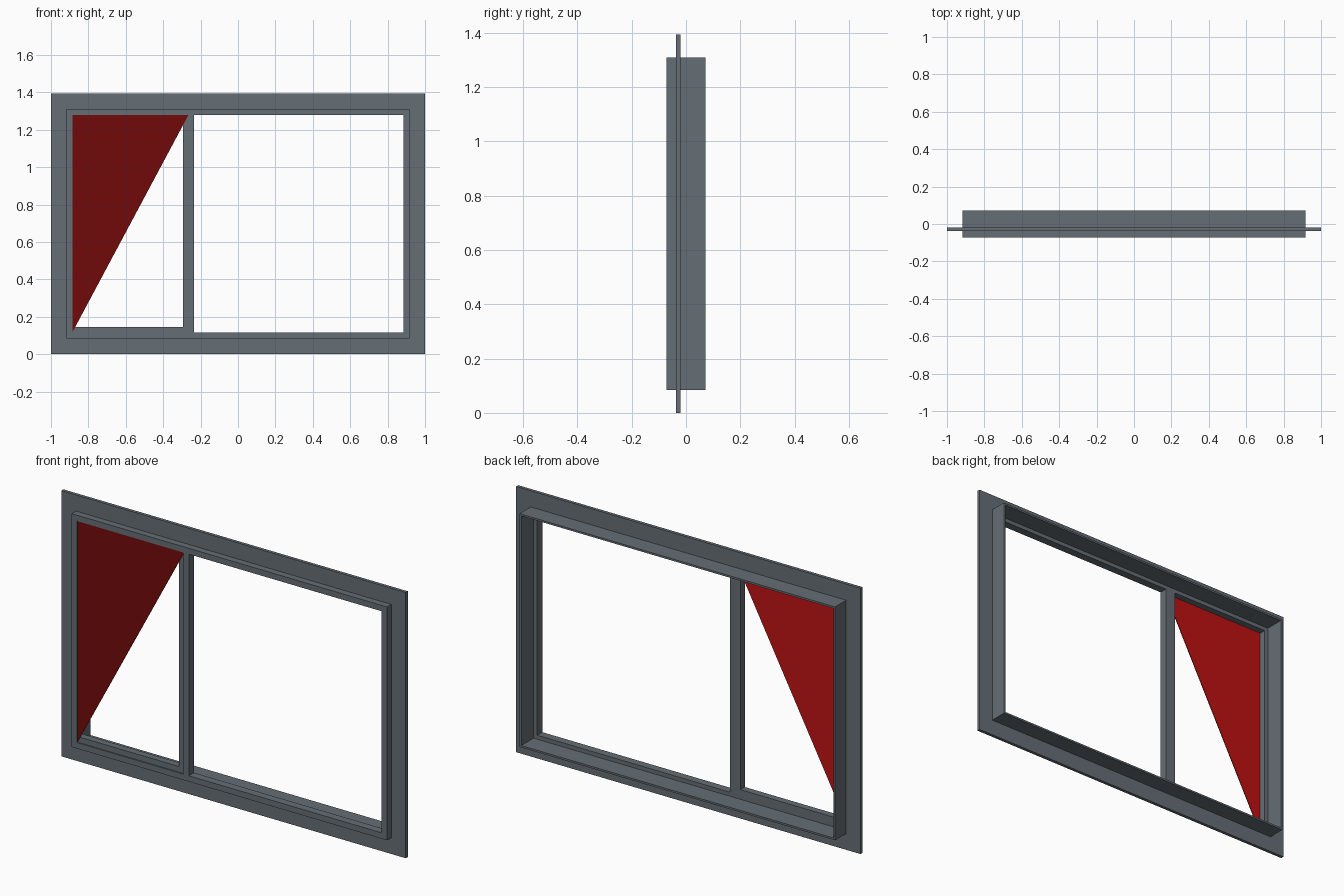
import bpy, bmesh

if "Cube" in bpy.data.objects:
    bpy.data.objects.remove(bpy.data.objects["Cube"])


def material(name, color):
    mat = bpy.data.materials.new(name)
    mat.diffuse_color = (*color, 1)
    mat.use_nodes = True
    mat.node_tree.nodes["Principled BSDF"].inputs["Base Color"].default_value = mat.diffuse_color
    return mat


SLATE = material("slate", (0.132, 0.157, 0.178))
RED = material("red", (0.52, 0.006, 0.006))
DARK_RED = material("dark_red", (0.17, 0.003, 0.003))


def finish(name, bm, mat=SLATE):
    bmesh.ops.recalc_face_normals(bm, faces=bm.faces)
    mesh = bpy.data.meshes.new(name)
    bm.to_mesh(mesh)
    bm.free()
    mesh.materials.append(mat)
    ob = bpy.data.objects.new(name, mesh)
    bpy.context.collection.objects.link(ob)
    return ob


def profile_frame(name, x0, x1, z0, z1, profile):
    """Sweep a closed (inset, y) profile round a mitred rectangle."""
    bm = bmesh.new()
    loops = []
    for cx, cz, sx, sz in ((x0, z0, 1, 1), (x1, z0, -1, 1), (x1, z1, -1, -1), (x0, z1, 1, -1)):
        loops.append([bm.verts.new((cx + sx * d, y, cz + sz * d)) for d, y in profile])
    n = len(profile)
    for i in range(4):
        a, b = loops[i], loops[(i + 1) % 4]
        for j in range(n):
            k = (j + 1) % n
            bm.faces.new((a[j], b[j], b[k], a[k]))
    return finish(name, bm)


def prism(name, outline, y0, y1, mat=SLATE):
    """Extrude an (x, z) outline from y0 to y1."""
    bm = bmesh.new()
    face = bm.faces.new([bm.verts.new((x, y0, z)) for x, z in outline])
    ext = bmesh.ops.extrude_face_region(bm, geom=[face])
    verts = [v for v in ext["geom"] if isinstance(v, bmesh.types.BMVert)]
    bmesh.ops.translate(bm, verts=verts, vec=(0, y1 - y0, 0))
    return finish(name, bm, mat)


# Flat trim flange around the window
profile_frame("wall_flange", -1, 1, 0, 1.395,
              [(0, -0.037), (0.085, -0.037), (0.085, -0.02), (0, -0.02)])

# Main frame: thick front lip and thin wall running back
profile_frame("main_frame", -0.916, 0.916, 0.085, 1.31,
              [(0, -0.072), (0.031, -0.072), (0.031, -0.03), (0.01, -0.03), (0.01, 0.072), (0, 0.072)])

# Upright between the two panes
prism("mullion", [(-0.265, 0.116), (-0.235, 0.116), (-0.235, 1.279), (-0.265, 1.279)], -0.072, -0.03)

# Slim sash bars along the right and bottom of the left opening
prism("left_sash", [(-0.885, 0.116), (-0.265, 0.116), (-0.265, 1.279), (-0.295, 1.279),
                    (-0.295, 0.146), (-0.885, 0.146)], -0.066, -0.03)

# Red triangular panel, darker on its outer face
corners = [(-0.885, 0.118), (-0.265, 1.279), (-0.885, 1.279)]
prism("red_panel_outer", corners, -0.069, -0.067, DARK_RED)
prism("red_panel_inner", corners, -0.067, -0.065, RED)
